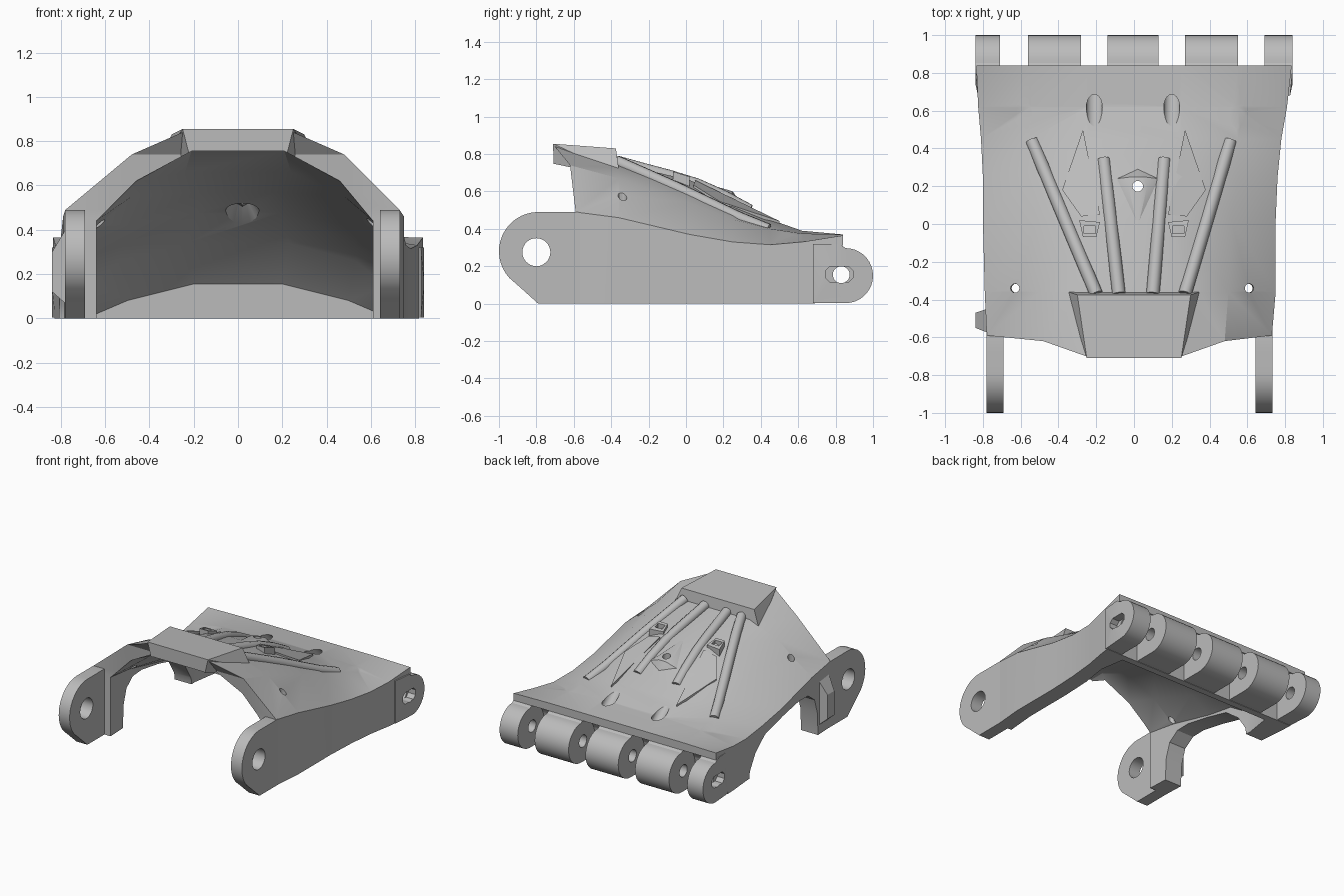
import bpy, bmesh, math
from mathutils import Vector

if "Cube" in bpy.data.objects:
    bpy.data.objects.remove(bpy.data.objects["Cube"])

grey = bpy.data.materials.new("plain grey")
grey.diffuse_color = (0.5, 0.5, 0.5, 1)
grey.use_nodes = True
grey.node_tree.nodes["Principled BSDF"].inputs["Base Color"].default_value = grey.diffuse_color


def make(name, bm):
    bmesh.ops.recalc_face_normals(bm, faces=bm.faces[:])
    me = bpy.data.meshes.new(name)
    bm.to_mesh(me)
    bm.free()
    me.materials.append(grey)
    ob = bpy.data.objects.new(name, me)
    bpy.context.collection.objects.link(ob)
    return ob


def loft(name, rings):
    """Skin 8-point arch sections, closing both ends with quad strips."""
    bm = bmesh.new()
    vs = [[bm.verts.new(p) for p in r] for r in rings]
    for a, b in zip(vs, vs[1:]):
        for i in range(8):
            j = (i + 1) % 8
            bm.faces.new((a[i], a[j], b[j], b[i]))
    for r in (vs[0], vs[-1]):
        for i in range(3):
            bm.faces.new((r[i], r[i + 1], r[6 - i], r[7 - i]))
    bmesh.ops.triangulate(bm, faces=bm.faces[:])
    return make(name, bm)


def hull(name, pts):
    bm = bmesh.new()
    for p in pts:
        bm.verts.new(p)
    bmesh.ops.convex_hull(bm, input=bm.verts[:])
    bmesh.ops.delete(bm, geom=[v for v in bm.verts if not v.link_faces], context='VERTS')
    return make(name, bm)


def box(name, x0, x1, y0, y1, z0, z1):
    return hull(name, [(x, y, z) for x in (x0, x1) for y in (y0, y1) for z in (z0, z1)])


def prism_x(name, x0, x1, yz, hole=None):
    """Extrude a side profile along x; hole = (y, z, radius) leaves a bore."""
    bm = bmesh.new()
    n = len(yz)
    loops = [yz]
    if hole:
        c = Vector(hole[:2])
        loops.append([tuple(c + (Vector(p) - c).normalized() * hole[2]) for p in yz])
    v = [[[bm.verts.new((x, y, z)) for y, z in lp] for x in (x0, x1)] for lp in loops]
    for lp in v:
        for i in range(n):
            j = (i + 1) % n
            bm.faces.new((lp[0][j], lp[0][i], lp[1][i], lp[1][j]))
    for s in (0, 1):
        if not hole:
            bm.faces.new(v[0][s])
            continue
        for i in range(n):
            j = (i + 1) % n
            bm.faces.new((v[0][s][i], v[0][s][j], v[1][s][j], v[1][s][i]))
    return make(name, bm)


def rod(name, a, b, r0, r1=None, seg=20):
    a, b = Vector(a), Vector(b)
    bm = bmesh.new()
    bmesh.ops.create_cone(bm, cap_ends=True, segments=seg, radius1=r0,
                          radius2=r0 if r1 is None else r1, depth=(b - a).length)
    q = (b - a).to_track_quat('Z', 'Y')
    for v in bm.verts:
        v.co = q @ v.co + (a + b) / 2
    return make(name, bm)


def boolean(objs, tool, op='DIFFERENCE'):
    """Apply a boolean and keep the result triangulated; retry with other solvers."""
    for ob in objs:
        before = len(ob.data.vertices)
        for solver in ('EXACT', 'MANIFOLD', 'FLOAT'):
            m = ob.modifiers.new("bool", 'BOOLEAN')
            m.operation, m.solver, m.object = op, solver, tool
            dg = bpy.context.evaluated_depsgraph_get()
            dg.update()
            me = bpy.data.meshes.new_from_object(ob.evaluated_get(dg))
            ob.modifiers.remove(m)
            if len(me.vertices) not in (0, before):
                bm = bmesh.new()
                bm.from_mesh(me)
                bmesh.ops.triangulate(bm, faces=[f for f in bm.faces if len(f.verts) > 4])
                bm.to_mesh(me)
                bm.free()
                ob.data = me
                break
    bpy.data.objects.remove(tool)


# Arch sections: y, left width, right width, side z, mid x, mid z, top x, top z
S = [(-.59, .78, .73, .49, .48, .74, .24, .845),
     (-.36, .79, .75, .46, .50, .67, .27, .75),
     (.02, .80, .75, .37, .52, .54, .20, .66),
     (.25, .80, .76, .33, .55, .45, .22, .565),
     (.45, .81, .78, .315, .55, .40, .25, .45),
     (.62, .825, .81, .33, .55, .375, .25, .39),
     (.84, .835, .835, .365, .55, .37, .25, .37)]


def ring(s, floor=0.0, dy=(0, 0, 0, 0)):
    y, wl, wr, zs, xm, zm, xt, zt = s
    y0, y1, y2, y3 = [y + d for d in dy]
    return [(-wl, y0, floor), (-wl, y1, zs), (-xm, y2, zm), (-xt, y3, zt),
            (xt, y3, zt), (xm, y2, zm), (wr, y1, zs), (wr, y0, floor)]


def inset(s):
    y, wl, wr, zs, xm, zm, xt, zt = s
    return (y, wl - .14, wr - .12, zs - .05, xm - .02, zm - .12, xt - .03, zt - .09)


def surf(x, y):
    """Height of the outer shell at x, y."""
    i = max(k for k in range(len(S) - 1) if S[k][0] <= y or k == 0)
    t = (y - S[i][0]) / (S[i + 1][0] - S[i][0])
    _, wl, wr, zs, xm, zm, xt, zt = [a + (b - a) * t for a, b in zip(S[i], S[i + 1])]
    x = abs(x)
    if x < xt:
        return zt
    if x < xm:
        return zt + (zm - zt) * (x - xt) / (xm - xt)
    return zm + (zs - zm) * (x - xm) / (wr - xm)


# Palm shell with raised wrist nose, hollowed underneath
shell = loft("palm_shell", [ring(S[0], 0, (0, 0, -.03, -.115))] + [ring(s) for s in S[1:]])
nose = hull("nose", [(sx * x, y, z) for sx in (-1, 1) for x, y, z in
            ((.21, -.709, .70), (.25, -.71, .855), (.36, -.355, .69), (.30, -.375, .83))])
boolean([shell], nose, 'UNION')
front = inset(S[0])
cavity = [(-.95,) + front[1:]] + [inset(s) for s in S[:4]]
cavity += [(.45, .67, .67, .15, .53, .26, .23, .34), (.64, .64, .64, .02, .5, .08, .2, .155)]
boolean([shell], loft("cavity", [ring(s, -.1) for s in cavity]))

# Rounded knuckle recess under the rear plate, thumb opening on the left
arc = [(.853 + .163 * math.cos(a), .15 + .163 * math.sin(a))
       for a in [math.radians(90 + 90 * i / 8) for i in range(9)]]
boolean([shell], prism_x("recess", -1, 1, [(.95, -.1), (.95, .313)] + arc + [(.69, -.1)]))
boolean([shell], prism_x("thumb_opening", -1.1, -.56,
        [(.42, -.1), (.40, .05), (.33, .16), (.2, .26), (0, .31), (-.2, .345),
         (-.31, .34), (-.39, .28), (-.425, .17), (-.44, -.1)]))

# Cord holes in the nose, cord exits in the rear plate, side screw holes
for x in (-.17, -.065, .04, .135):
    boolean([shell], rod("hole", (x, -.8, .805), (x * 1.2, -.28, .79), .035))
for x, y in ((-.58, .57), (-.21, .62), (.2, .62), (.55, .57)):
    boolean([shell], rod("hole", (x, y - .12, .5), (x, y + .17, .23), .042))
for x in (-.62, .6):
    boolean([shell], rod("hole", (x, -.34, .3), (x * 1.03, -.34, .8), .024, seg=12))
# Screw holes along the underside
for x, y in [(.68, -.5), (.68, -.35), (.69, -.1), (.69, .05), (.71, .3), (.72, .45),
             (-.72, -.53), (-.74, .5)] + [(-.55 + .22 * i, .665) for i in range(6)]:
    boolean([shell], rod("hole", (x, y, -.05), (x, y, .07), .018, seg=12))

# Wrist hinge lugs with a bore
arc = [(-.79 + .21 * math.cos(a), .28 + .21 * math.sin(a))
       for a in [math.radians(90 + 133 * i / 16) for i in range(17)]]
side = [(-.89, .09), (-.84, .045), (-.79, 0), (-.73, 0), (-.66, 0), (-.5, 0), (-.5, .1), (-.5, .2),
        (-.5, .275), (-.5, .35), (-.5, .475), (-.58, .49), (-.67, .49), (-.73, .49)]
for n, x in (("wrist_lug_left", -.781), ("wrist_lug_right", .642)):
    prism_x(n, x, x + .09, arc + side, hole=(-.8, .275, .075))

# Knuckle barrels with a pin hole; slots in the outer pair
arc = [(.853 + .147 * math.cos(a), .15 + .147 * math.sin(a))
       for a in [math.radians(90 - 180 * i / 18) for i in range(19)]]
knuckles = [prism_x("knuckle_%d" % i, a, b, [(.68, .32), (.82, .32)] + arc + [(.68, .003)])
            for i, (a, b) in enumerate(((-.84, -.71), (-.56, -.28), (-.14, .13), (.27, .55), (.69, .84)))]
for ob, x in ((knuckles[0], -.84), (knuckles[-1], .84)):
    boolean([ob], prism_x("slot", x - .06, x + .06, [(.745, .14), (.77, .115), (.87, .115), (.895, .14),
                                                     (.895, .175), (.87, .2), (.77, .2), (.745, .175)]))
    for v in ob.data.vertices:      # outer faces follow the palm's taper
        if abs(v.co.x) > .835 and v.co.y < .71:
            v.co.x *= .984
boolean(knuckles, rod("hole", (-1, .83, .155), (1, .83, .155), .045, seg=24))

# Raised cord tubes on the back of the hand
for i, (x0, x1, y1) in enumerate(((-.2, -.54, .44), (-.08, -.16, .34), (.1, .16, .34), (.27, .51, .44))):
    n = 5
    pts = []
    for k in range(n + 1):
        t = k / n
        x, y = x0 + (x1 - x0) * t, -.37 + (y1 + .37) * t
        pts.append((x, y, surf(x, y) + .004 - .02 * t))
    cu = bpy.data.curves.new("cord_tube_%d" % i, 'CURVE')
    cu.dimensions, cu.bevel_depth, cu.bevel_resolution, cu.use_fill_caps = '3D', .035, 3, True
    sp = cu.splines.new('POLY')
    sp.points.add(n)
    for p, c in zip(sp.points, pts):
        p.co = (*c, 1)
    cu.materials.append(grey)
    bpy.context.collection.objects.link(bpy.data.objects.new("cord_tube_%d" % i, cu))

# Webs and small cord guides between the tubes
for n, s in (("left", -1), ("right", 1)):
    web = [(.27, .5), (.18, .05), (.28, .04), (.38, .18)]
    hull("web_" + n, [(s * x, y, surf(x, y) + d) for x, y in web for d in (-.03, .012)])
    g = hull("cord_guide_" + n, [(s * x, y, surf(.23, y) + d) for x, y in
             ((.2, -.07), (.27, -.07), (.29, .02), (.18, .01)) for d in (-.04, .03)])
    boolean([g], box("hole", s * .235 - .03, s * .235 + .03, -.05, -.01, .6, .9))

# Centre diamond with a screw hole, countersunk from below
diamond = hull("centre_diamond", [(.02 + x, y, surf(0, y) + d) for x, y, d in
               ((0, .29, 0), (.11, .24, 0), (-.11, .24, 0), (0, -.02, 0), (.05, .2, .03), (-.05, .2, .03),
                (.03, .25, .035), (-.03, .25, .035), (0, .1, -.06), (0, .25, -.06))])
boolean([shell], rod("countersink", (.02, .2, .40), (.02, .2, .56), .14, .028))
boolean([shell, diamond], rod("hole", (.02, .2, .3), (.02, .2, .9), .028))

# Faceted bump beside the left wrist lug
hull("wrist_bump", [(x, y, z) for x, ys, zs in ((-.84, (-.55, -.47), (.12, .3)), (-.75, (-.585, -.44), (.04, .45)))
                    for y in ys for z in zs])

# Smooth the round parts, keep edges sharp
bpy.ops.object.select_all(action='DESELECT')
for ob in bpy.context.scene.objects:
    if ob.type == 'MESH':
        ob.select_set(True)
        bpy.context.view_layer.objects.active = ob
bpy.ops.object.shade_smooth_by_angle(angle=math.radians(25))
